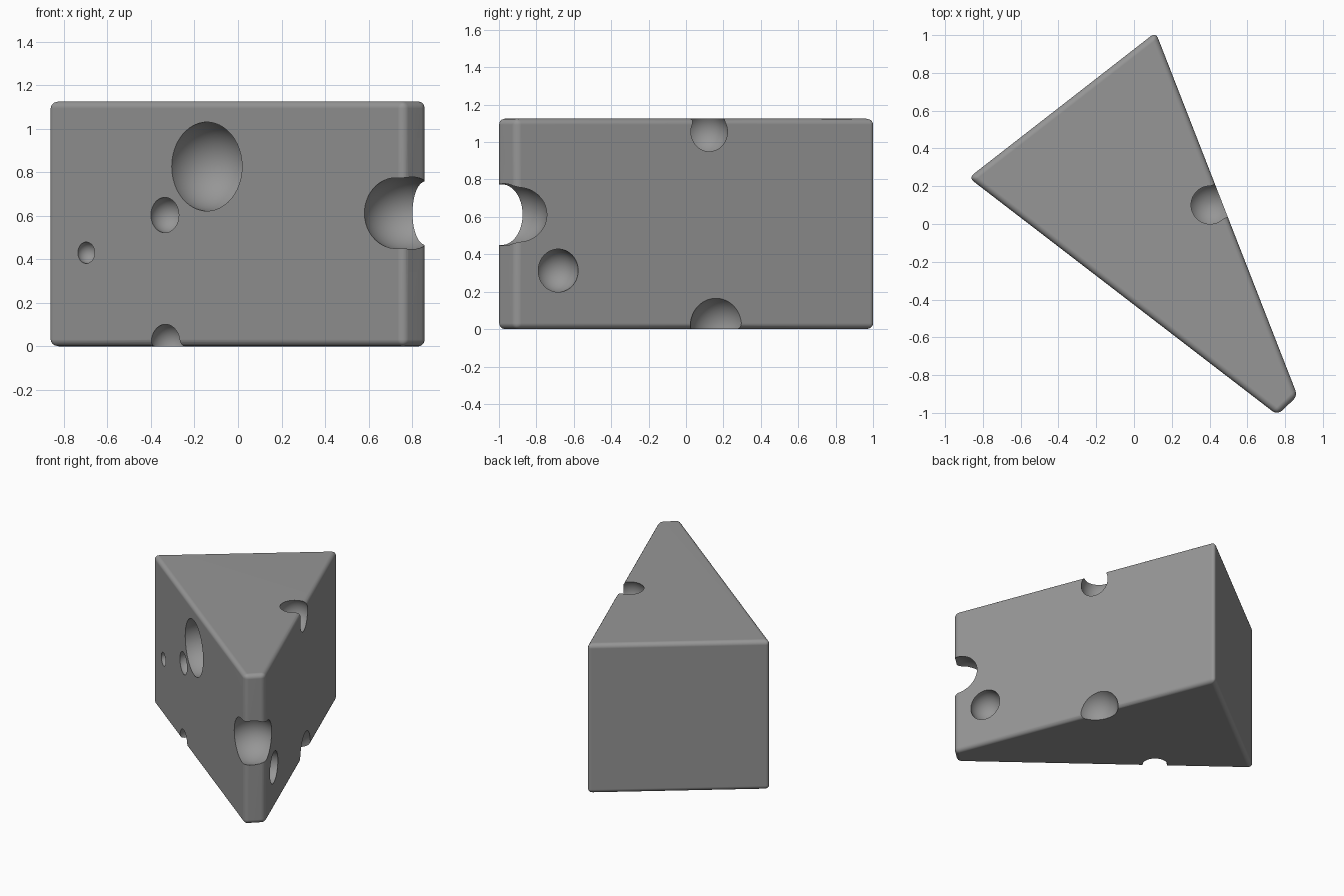
import bpy, bmesh, math
from mathutils import Vector, Matrix

if "Cube" in bpy.data.objects:
    bpy.data.objects.remove(bpy.data.objects["Cube"])

HEIGHT = 1.125
A, B = Vector((-0.875, 0.245)), Vector((0.115, 1.015))
C, D = Vector((0.866, -0.91)), Vector((0.759, -1.011))


def add_object(name, bm):
    bmesh.ops.recalc_face_normals(bm, faces=bm.faces)
    mesh = bpy.data.meshes.new(name)
    bm.to_mesh(mesh)
    bm.free()
    obj = bpy.data.objects.new(name, mesh)
    bpy.context.collection.objects.link(obj)
    return obj


def apply(obj, mod):
    bpy.context.view_layer.objects.active = obj
    bpy.ops.object.modifier_apply(modifier=mod.name)


# Dark grey surface
grey = bpy.data.materials.new("dark_grey")
grey.diffuse_color = (0.305, 0.305, 0.305, 1)
grey.use_nodes = True
grey.node_tree.nodes["Principled BSDF"].inputs["Base Color"].default_value = grey.diffuse_color

# Wedge body: blunt-tipped triangle, extruded and rounded
bm = bmesh.new()
base = bm.faces.new([bm.verts.new((p.x, p.y, 0)) for p in (A, D, C, B)])
ext = bmesh.ops.extrude_face_region(bm, geom=[base])
top = [g for g in ext["geom"] if isinstance(g, bmesh.types.BMVert)]
bmesh.ops.translate(bm, verts=top, vec=(0, 0, HEIGHT))
wedge = add_object("cheese_wedge", bm)
wedge.data.materials.append(grey)
bevel = wedge.modifiers.new("Round", "BEVEL")
bevel.width, bevel.segments = 0.032, 4
bevel.limit_method = "NONE"
apply(wedge, bevel)

# Holes: ball cutters
bm = bmesh.new()


def ball(center, radii):
    m = Matrix.Translation(center) @ Matrix.Diagonal((*radii, 1))
    bmesh.ops.create_uvsphere(bm, u_segments=48, v_segments=24, radius=1, matrix=m)


def hole_on_side(p, q, t, z, r, depth):
    """Opening of radius r at fraction t along side p-q; ball centre sunk by depth."""
    d = (q - p).normalized()
    c = p.lerp(q, t) + depth * Vector((-d.y, d.x))
    radius = math.hypot(r, depth)
    ball((c.x, c.y, z), (radius,) * 3)


# Front side holes: x of opening, z, radius, depth
for x, z, r, depth in [(-0.143, 0.826, 0.204, 0.02), (-0.336, 0.603, 0.081, 0.02),
                       (-0.697, 0.43, 0.049, 0.01), (-0.333, 0.018, 0.083, 0.03)]:
    hole_on_side(A, D, (x - A.x) / (D.x - A.x), z, r, depth)

# Right side holes: y of opening, z, radius, depth
for y, z, r, depth in [(0.124, 1.055, 0.105, 0.064), (-0.683, 0.313, 0.115, 0.02),
                       (0.160, 0.018, 0.147, -0.06)]:
    hole_on_side(C, B, (y - C.y) / (B.y - C.y), z, r, depth)

# Notch through the tip
ball((0.765, -0.935, 0.612), (0.195, 0.195, 0.172))

cutter = add_object("hole_cutter", bm)
cutter.data.materials.append(grey)
cutter.hide_render = True
cut = wedge.modifiers.new("Holes", "BOOLEAN")
cut.operation, cut.solver, cut.object = "DIFFERENCE", "EXACT", cutter
apply(wedge, cut)
bpy.data.objects.remove(cutter, do_unlink=True)

# Smooth shading with crisp hole rims
bpy.ops.object.select_all(action="DESELECT")
wedge.select_set(True)
bpy.context.view_layer.objects.active = wedge
bpy.ops.object.shade_smooth_by_angle(angle=math.radians(30))
weighted = wedge.modifiers.new("Normals", "WEIGHTED_NORMAL")
weighted.keep_sharp = True
